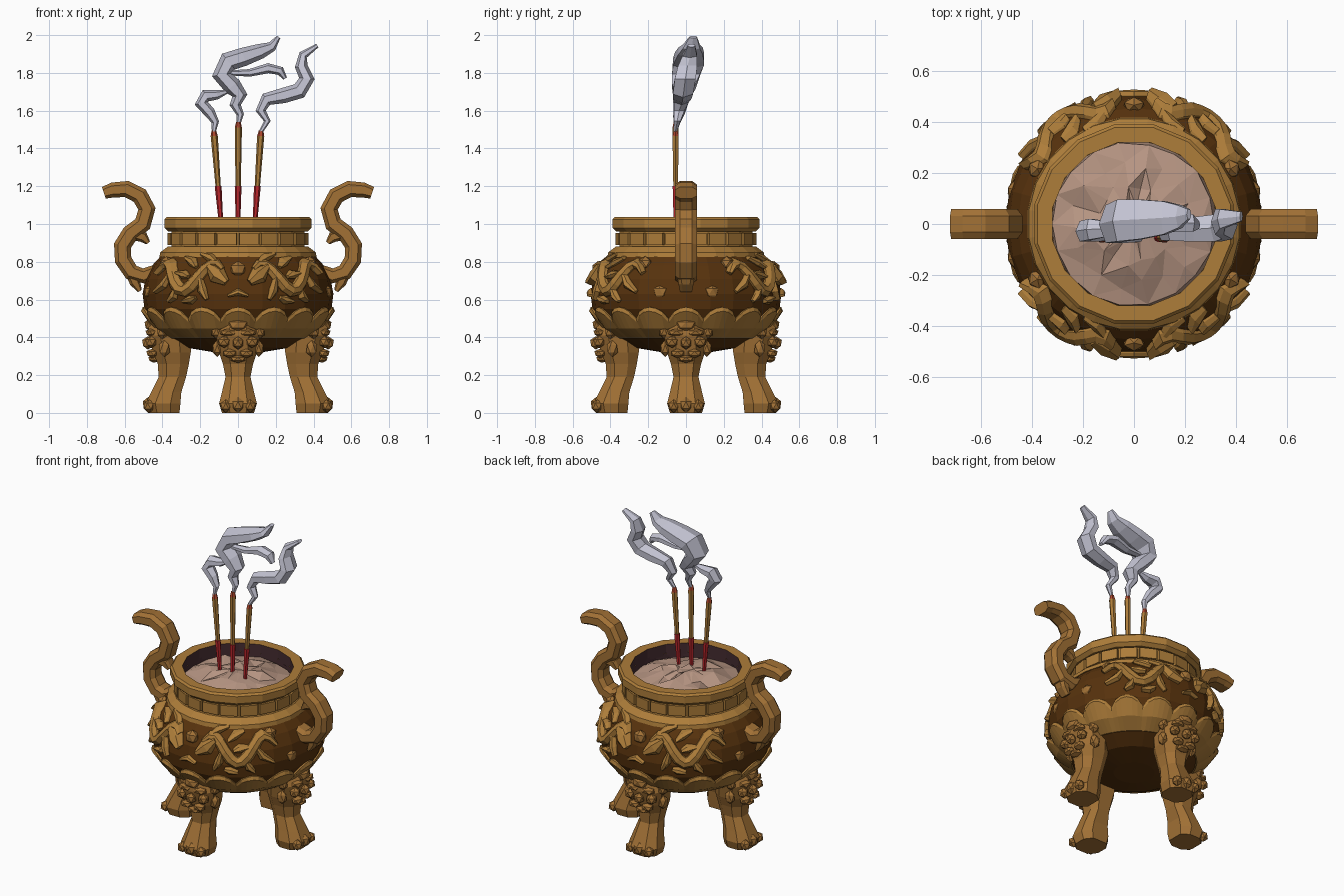
import bpy, bmesh, math, random
from mathutils import Vector, Matrix

if "Cube" in bpy.data.objects:
    bpy.data.objects.remove(bpy.data.objects["Cube"])

random.seed(4)
TAU = math.tau
FRONT_BACK = (-math.pi / 2, math.pi / 2)


def material(name, r, g, b):
    m = bpy.data.materials.new(name)
    m.diffuse_color = (r, g, b, 1)
    m.use_nodes = True
    m.node_tree.nodes["Principled BSDF"].inputs["Base Color"].default_value = m.diffuse_color
    return m


GOLD = material("gold", 0.42, 0.205, 0.042)
BRONZE = material("bronze", 0.36, 0.165, 0.036)
BROWN = material("dark brown", 0.095, 0.032, 0.004)
INSIDE = material("inner wall", 0.06, 0.025, 0.03)
ASH = material("ash", 0.47, 0.30, 0.225)
SMOKE = material("smoke", 0.56, 0.56, 0.66)
RED = material("red", 0.50, 0.02, 0.025)
EMBER = material("ember", 0.42, 0.06, 0.025)


def finish(name, bm, *mats):
    bmesh.ops.recalc_face_normals(bm, faces=bm.faces)
    me = bpy.data.meshes.new(name)
    bm.to_mesh(me)
    bm.free()
    for m in mats:
        me.materials.append(m)
    ob = bpy.data.objects.new(name, me)
    bpy.context.collection.objects.link(ob)
    return ob


def loft(bm, rings, closed=False):
    """Skin equal-sized point rings; cap the ends or join them in a loop."""
    vs = [[bm.verts.new(p) for p in r] for r in rings]
    k = len(vs[0])
    for i in range(len(vs) if closed else len(vs) - 1):
        a, b = vs[i], vs[(i + 1) % len(vs)]
        for j in range(k):
            bm.faces.new((a[j], a[(j + 1) % k], b[(j + 1) % k], b[j]))
    if not closed:
        bm.faces.new(vs[0])
        bm.faces.new(vs[-1])


def polar(r, a, z):
    return Vector((r * math.cos(a), r * math.sin(a), z))


def turned_ring(name, section, sides, *mats):
    bm = bmesh.new()
    loft(bm, [[polar(r, TAU * (i + .5) / sides, z) for r, z in section]
              for i in range(sides)], True)
    return finish(name, bm, *mats)


# Bowl
BOWL = [(.12, .32), (.27, .345), (.37, .40), (.45, .47), (.495, .55),
        (.505, .63), (.49, .71), (.455, .78), (.40, .84), (.35, .87)]
bm = bmesh.new()
loft(bm, [[polar(r, TAU * i / 24, z) for i in range(24)] for r, z in BOWL])
finish("bowl", bm, BROWN)


def on_bowl(a, z, off):
    """Point on the bowl surface, pushed out by off."""
    r = BOWL[-1][0]
    for (r0, z0), (r1, z1) in zip(BOWL, BOWL[1:]):
        if z0 <= z <= z1:
            r = r0 + (r1 - r0) * (z - z0) / (z1 - z0)
    return polar(r + off, a, z + off * (z - .6))


# Shoulder, neck and rim
turned_ring("shoulder", [(.33, .825), (.42, .825), (.415, .85), (.375, .88), (.33, .88)], 24, GOLD)
neck = turned_ring("neck", [(.325, .86), (.355, .86), (.355, .98), (.325, .98)], 24, GOLD, INSIDE)
rim = turned_ring("rim", [(.325, .965), (.375, .96), (.397, .98), (.397, 1.025),
                          (.385, 1.037), (.325, 1.037)], 16, GOLD, INSIDE)
for ob in (neck, rim):
    for f in ob.data.polygons:
        if f.normal.dot(Vector((f.center.x, f.center.y, 0)).normalized()) < -.8:
            f.material_index = 1

# Neck panels
bm = bmesh.new()
for i in range(20):
    mat = (Matrix.Rotation(TAU * (i + .5) / 20, 4, 'Z') @ Matrix.Translation((.355, 0, .92))
           @ Matrix.Diagonal((.03, .1, .065, 1)))
    bmesh.ops.create_cube(bm, size=1, matrix=mat)
finish("neck_panels", bm, GOLD)

# Scalloped petal band
bm = bmesh.new()
cols = []
for i in range(96):
    a = TAU * i / 96
    s = abs(math.cos(a * 8)) ** .7
    top = .50 + .06 * s
    o = .010 + .014 * s
    cols.append([on_bowl(a, .395, -.02), on_bowl(a, .395, .006), on_bowl(a, .45, o),
                 on_bowl(a, top - .02, o), on_bowl(a, top, .008), on_bowl(a, top, -.02)])
loft(bm, cols, True)
finish("petal_band", bm, GOLD)


# Reliefs: raised ridges wrapped on the bowl, from (degrees, height) paths
def ridge(bm, path, width, rise, flip, base):
    R, rings, n = .48, [], len(path) - 1
    pts = [Vector((flip * math.radians(d) * R, z)) for d, z in path]
    for i, p in enumerate(pts):
        t = (pts[min(i + 1, n)] - pts[max(i - 1, 0)]).normalized()
        swell = abs(math.sin(math.pi * i / n)) ** .6
        side = Vector((-t.y, t.x)) * (width * (.4 + .6 * swell))
        ring = []
        for s, o in ((-1, -.02), (-.95, .4 * rise), (-.3, rise), (.5, rise * .8), (1, .2 * rise), (1, -.02)):
            q = p + side * s
            ring.append(on_bowl(base + q.x / R, min(q.y, .865), o))
        rings.append(ring)
    loft(bm, rings)


LIMBS = [(47, .74, 59, .64), (40, .66, 46, .59), (24, .72, 19, .60), (28, .77, 40, .82),
         (15, .80, 28, .84), (32, .72, 42, .74), (26, .61, 35, .59)]  # start and end
body = [(62 - 4 * i, .72 + .072 * math.cos(TAU * (8 - 4 * i) / 38)) for i in range(14)]
bm = bmesh.new()
for base in FRONT_BACK:
    for flip in (-1, 1):
        ridge(bm, body, .035, .036, flip, base)
        ridge(bm, [(19, .775), (13, .73), (7, .69)], .048, .044, flip, base)
        for d0, z0, d1, z1 in LIMBS:
            bend = [(d0, z0), (d0 * .6 + d1 * .4, z0 * .4 + z1 * .6), (d1, z1)]
            ridge(bm, bend, .024, .028, flip, base)
    ridge(bm, [(-6, .62), (0, .64), (6, .62)], .02, .022, 1, base)
finish("dragon_reliefs", bm, GOLD)


def blob(bm, pos, scale, rot=0.0):
    mat = Matrix.Rotation(rot, 4, 'Z') @ Matrix.Translation(pos) @ Matrix.Diagonal((*scale, 1))
    bmesh.ops.create_icosphere(bm, subdivisions=1, radius=1, matrix=mat)


# Pearls and round studs
bm = bmesh.new()
for base in FRONT_BACK:
    blob(bm, (.465, 0, .76), (.035, .045, .045), base)
for half in (0, math.pi):
    for flip in (-1, 1):
        blob(bm, (.435, 0, .79), (.04, .042, .04), half + flip * .52)
        blob(bm, (.49, 0, .64), (.025, .04, .04), half + flip * .28)
finish("pearls_and_studs", bm, BRONZE)

# Legs: height, inner radius, outer radius, half width
LEG = [(0, .31, .475, .085), (.05, .305, .49, .10), (.11, .30, .46, .085), (.19, .275, .42, .066),
       (.26, .26, .425, .08), (.32, .25, .45, .10), (.41, .25, .475, .115), (.50, .36, .47, .05)]
# Beast mask and paw lumps: radial, sideways, height, half width, half height
LUMPS = [(.46, .05, .425, .05, .022), (.46, .075, .375, .035, .032), (.40, .115, .43, .03, .04),
         (.39, .11, .34, .028, .045), (.455, .045, .315, .04, .025), (.47, .065, .036, .032, .035),
         (.478, 0, .37, .032, .035), (.465, 0, .465, .055, .035), (.445, 0, .285, .045, .02),
         (.475, 0, .042, .036, .042)]
for name, a in (("front_leg", -90), ("right_leg", 0), ("back_leg", 90), ("left_leg", 180)):
    bm = bmesh.new()
    rings = []
    for z, r0, r1, w in LEG:
        c = (r1 - r0) * .28
        half = [(r0, w * .6), (r0 + c, w), (r1 - c, w), (r1, w * .5)]
        rings.append([(r, -s, z) for r, s in half] + [(r, s, z) for r, s in reversed(half)])
    loft(bm, rings)
    for r, s, z, w, h in LUMPS:
        for side in ((-1, 1) if s else (1,)):
            blob(bm, (r, side * s, z), (.033, w, h))
    bmesh.ops.rotate(bm, verts=bm.verts, matrix=Matrix.Rotation(math.radians(a), 3, 'Z'))
    finish(name, bm, BRONZE)


# Tubes bending in the xz plane; size(t, z) gives half thickness, half depth and y
def bent_tube(bm, path, section, size, mirror=1):
    rings, n = [], len(path) - 1
    for i, (x, z) in enumerate(path):
        p, q = path[max(i - 1, 0)], path[min(i + 1, n)]
        t = Vector((q[0] - p[0], q[1] - p[1])).normalized()
        w, d, y = size(i / n, z)
        rings.append([(mirror * (x - t.y * w * u), y + d * v, z + t.x * w * u) for u, v in section])
    loft(bm, rings)


# Scrolled handles
BAR = [(1, -.55), (1, .55), (.55, 1), (-.55, 1), (-1, .55), (-1, -.55), (-.55, -1), (.55, -1)]
SCROLL = [(.71, 1.165), (.665, 1.18), (.59, 1.185), (.52, 1.15), (.482, 1.08), (.505, 1.0),
          (.57, .95), (.612, .885), (.608, .81), (.565, .745), (.50, .725), (.43, .755)]
LEAF = [(.57, .76), (.545, .69), (.52, .645)]
CURL = [(.56, .95), (.50, .93), (.475, .90)]
for name, m in (("right_handle", 1), ("left_handle", -1)):
    bm = bmesh.new()
    bent_tube(bm, SCROLL, BAR, lambda t, z: (.046 - .014 * abs(2 * t - 1) ** 4, .058, 0), m)
    for part in (LEAF, CURL):
        bent_tube(bm, part, BAR, lambda t, z: (.034 - .022 * t * t, .048 - .016 * t, 0), m)
    finish(name, bm, BRONZE)

# Ash bed, heaped and uneven
bm = bmesh.new()
rings = [[polar(.327, TAU * i / 18, .90) for i in range(18)]]
for r, z, j in ((.318, .955, .006), (.24, .985, .02), (.15, 1.005, .02), (.06, 1.025, .015)):
    rings.append([polar(r + random.uniform(-j, j), TAU * i / 18 + random.uniform(-j, j) * 3,
                        z + random.uniform(-j, j)) for i in range(18)])
loft(bm, rings)
bmesh.ops.triangulate(bm, faces=bm.faces)
finish("ash_bed", bm, ASH)

# Incense sticks: red foot, amber shaft, glowing tip
for name, x0, x1, top in (("left_stick", -.088, -.128, 1.495), ("middle_stick", 0, .002, 1.54),
                          ("right_stick", .088, .122, 1.495)):
    bm = bmesh.new()
    rings = []
    for z, r in ((.98, .011), (1.2, .018), (1.201, .014), (top - .03, .019), (top, .012)):
        x = x0 + (x1 - x0) * (z - .98) / (top - .98)
        rings.append([polar(r, TAU * k / 6, z) + Vector((x, -.055, 0)) for k in range(6)])
    loft(bm, rings)
    ob = finish(name, bm, RED, GOLD, EMBER)
    for p in ob.data.polygons:
        p.material_index = 0 if p.center.z < 1.2008 else 1 if p.center.z < top - .03 else 2

# Smoke plumes, swelling then thinning, deeper and further back as they rise
HEX = [(math.cos(TAU * k / 6), math.sin(TAU * k / 6)) for k in range(6)]


def plume(name, fat, path):
    def size(t, z):
        w = .011 + fat * abs(math.sin(math.pi * t ** 1.2))
        return w, w * (1 + 2.1 * (z - 1.5)), .19 * (z - 1.5) - .055
    bm = bmesh.new()
    bent_tube(bm, path, HEX, size)
    finish(name, bm, SMOKE)


plume("left_smoke", .025, [(-.128, 1.49), (-.12, 1.54), (-.15, 1.59), (-.195, 1.64),
                           (-.17, 1.68), (-.11, 1.685), (-.06, 1.70)])
plume("middle_smoke", .043, [(.002, 1.53), (.012, 1.58), (-.015, 1.63), (.01, 1.68), (-.03, 1.73),
                             (-.085, 1.79), (-.05, 1.86), (.03, 1.885), (.12, 1.915), (.18, 1.94), (.215, 1.99)])
plume("smoke_wisp", .016, [(-.08, 1.80), (.06, 1.80), (.16, 1.825), (.225, 1.81), (.25, 1.77)])
plume("right_smoke", .032, [(.122, 1.49), (.155, 1.545), (.12, 1.60), (.15, 1.66), (.24, 1.68),
                            (.325, 1.705), (.365, 1.77), (.335, 1.835), (.345, 1.895), (.42, 1.945)])
